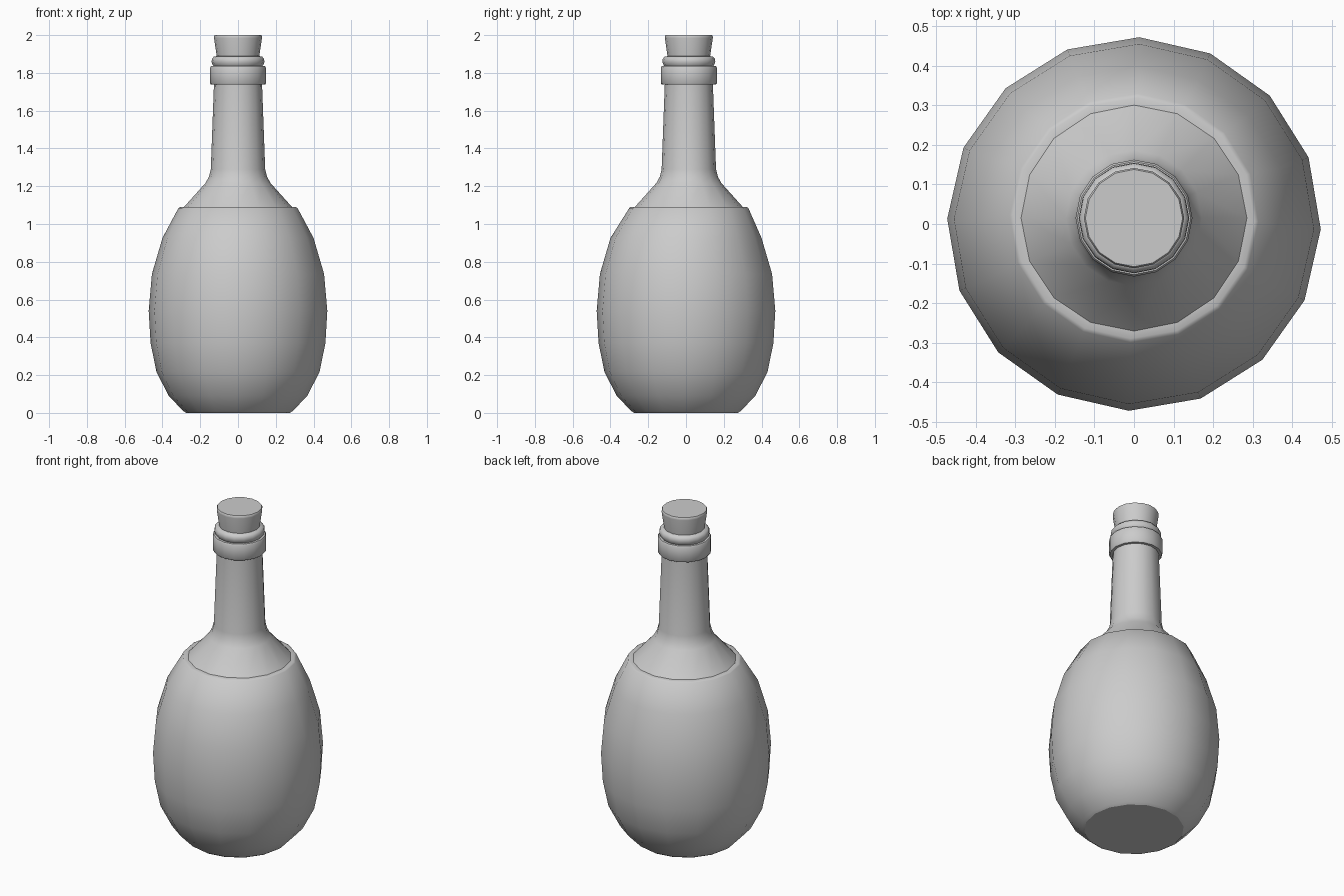
import bpy
import bmesh
import math

cube = bpy.data.objects.get("Cube")
if cube:
    bpy.data.objects.remove(cube)

SIDES = 16
NECK_Y = 0.015

grey = bpy.data.materials.new("plain grey")
grey.use_nodes = True
colour = (0.6, 0.6, 0.6, 1.0)
grey.diffuse_color = colour
grey.node_tree.nodes["Principled BSDF"].inputs["Base Color"].default_value = colour


def lathe(name, profile, angle, y=0.0, twist=0.0, cap_start=False, cap_end=False):
    """Spin a (radius, height) profile, listed from the bottom up."""
    bm = bmesh.new()
    rings = []
    for r, z in profile:
        turns = [math.tau * i / SIDES + twist for i in range(SIDES)]
        rings.append([bm.verts.new((r * math.cos(a), r * math.sin(a) + y, z)) for a in turns])
    for low, high in zip(rings, rings[1:]):
        for i in range(SIDES):
            j = (i + 1) % SIDES
            bm.faces.new((low[i], low[j], high[j], high[i]))
    if cap_start:
        bm.faces.new(rings[0][::-1])
    if cap_end:
        bm.faces.new(rings[-1])
    mesh = bpy.data.meshes.new(name)
    bm.to_mesh(mesh)
    bm.free()
    mesh.materials.append(grey)
    obj = bpy.data.objects.new(name, mesh)
    bpy.context.collection.objects.link(obj)
    bpy.ops.object.select_all(action='DESELECT')
    obj.select_set(True)
    bpy.context.view_layer.objects.active = obj
    bpy.ops.object.shade_smooth_by_angle(angle=math.radians(angle))
    return obj


# Rounded belly, slightly twisted, with a flat rim around the shoulder
body = lathe("body", [(0.275, 0), (0.29, 0.01), (0.367, 0.09), (0.432, 0.217), (0.463, 0.37),
                      (0.473, 0.54), (0.456, 0.735), (0.4, 0.926), (0.315, 1.085), (0.305, 1.09),
                      (0.28, 1.09)],
             65, twist=math.radians(-1.6), cap_start=True)
for poly in body.data.polygons:
    if poly.normal.z < -0.99:
        poly.use_smooth = False

# The rim lines up with the off-centre neck
for vert in body.data.vertices:
    if vert.co.z > 1.05:
        vert.co.y += NECK_Y

# Shoulder running up into the tapering neck
lathe("neck", [(0.286, 1.09), (0.172, 1.217), (0.154, 1.25), (0.144, 1.29), (0.127, 1.75)],
      60, y=NECK_Y)

# Flat collar below the mouth
lathe("collar", [(0.12, 1.738), (0.143, 1.738), (0.148, 1.745), (0.148, 1.828),
                 (0.143, 1.836), (0.115, 1.836)], 50, y=NECK_Y)

# Rounded lip of the mouth
lathe("lip", [(0.125, 1.83), (0.134, 1.842), (0.14, 1.858), (0.138, 1.874),
              (0.128, 1.886), (0.105, 1.89)], 60, y=NECK_Y)

# Tapered stopper
lathe("cork", [(0.109, 1.86), (0.113, 1.89), (0.127, 1.985), (0.127, 1.993), (0.123, 2.0)],
      35, y=NECK_Y, cap_start=True, cap_end=True)
